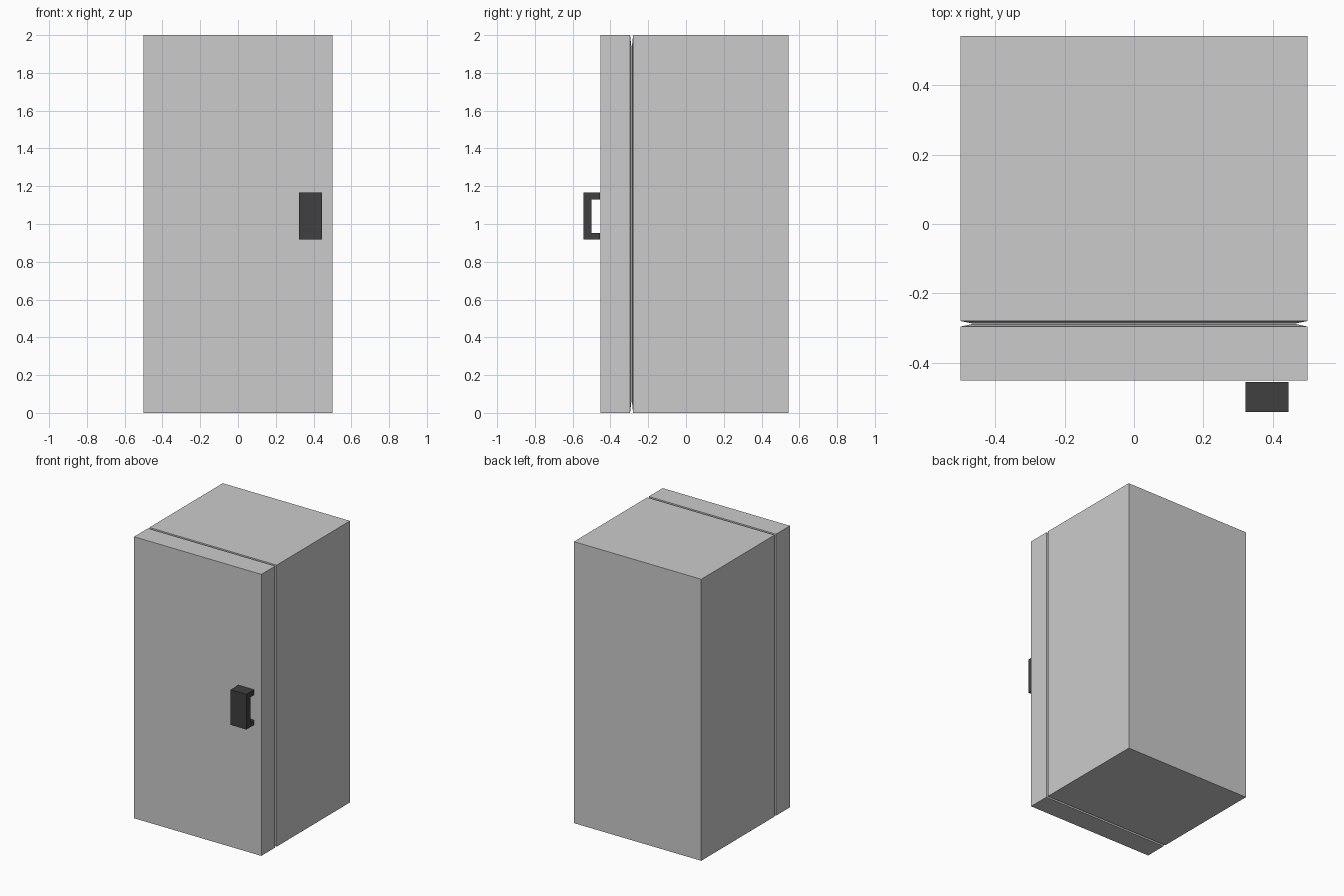
import bpy
import bmesh

if "Cube" in bpy.data.objects:
    bpy.data.objects.remove(bpy.data.objects["Cube"])


def make_object(name, bm, color=None):
    bmesh.ops.recalc_face_normals(bm, faces=bm.faces)
    mesh = bpy.data.meshes.new(name)
    bm.to_mesh(mesh)
    bm.free()
    obj = bpy.data.objects.new(name, mesh)
    bpy.context.collection.objects.link(obj)
    if color:
        mat = bpy.data.materials.new(name + "_material")
        mat.diffuse_color = color
        mat.use_nodes = True
        mat.node_tree.nodes["Principled BSDF"].inputs["Base Color"].default_value = mat.diffuse_color
        mesh.materials.append(mat)
    return obj


def tapered_box(name, y_outer, y_edge, y_seam):
    """Full-size box whose inner face tapers towards the door seam."""
    bm = bmesh.new()
    rings = []
    for y, s in ((y_outer, 1), (y_edge, 1), (y_seam, 0.93)):
        rings.append([bm.verts.new((0.5 * s * x, y, 1 + s * z))
                      for x, z in ((-1, -1), (1, -1), (1, 1), (-1, 1))])
    for a, b in zip(rings, rings[1:]):
        for i in range(4):
            j = (i + 1) % 4
            bm.faces.new((a[i], a[j], b[j], b[i]))
    bm.faces.new(rings[0])
    bm.faces.new(rings[-1])
    return make_object(name, bm)


# Main body and door, meeting in a shallow V-shaped seam
tapered_box("cabinet", 0.543, -0.280, -0.287)
tapered_box("door", -0.452, -0.296, -0.288)

# C-shaped pull handle: side profile (y, z) extruded across x
profile = [(-0.543, 0.918), (-0.456, 0.918), (-0.456, 0.952), (-0.499, 0.952),
           (-0.499, 1.131), (-0.456, 1.131), (-0.456, 1.168), (-0.543, 1.168)]
bm = bmesh.new()
face = bm.faces.new([bm.verts.new((0.322, y, z)) for y, z in profile])
side = bmesh.ops.extrude_face_region(bm, geom=[face])["geom"]
bmesh.ops.translate(bm, vec=(0.124, 0, 0),
                    verts=[v for v in side if isinstance(v, bmesh.types.BMVert)])
make_object("handle", bm, (0.05, 0.05, 0.05, 1))
